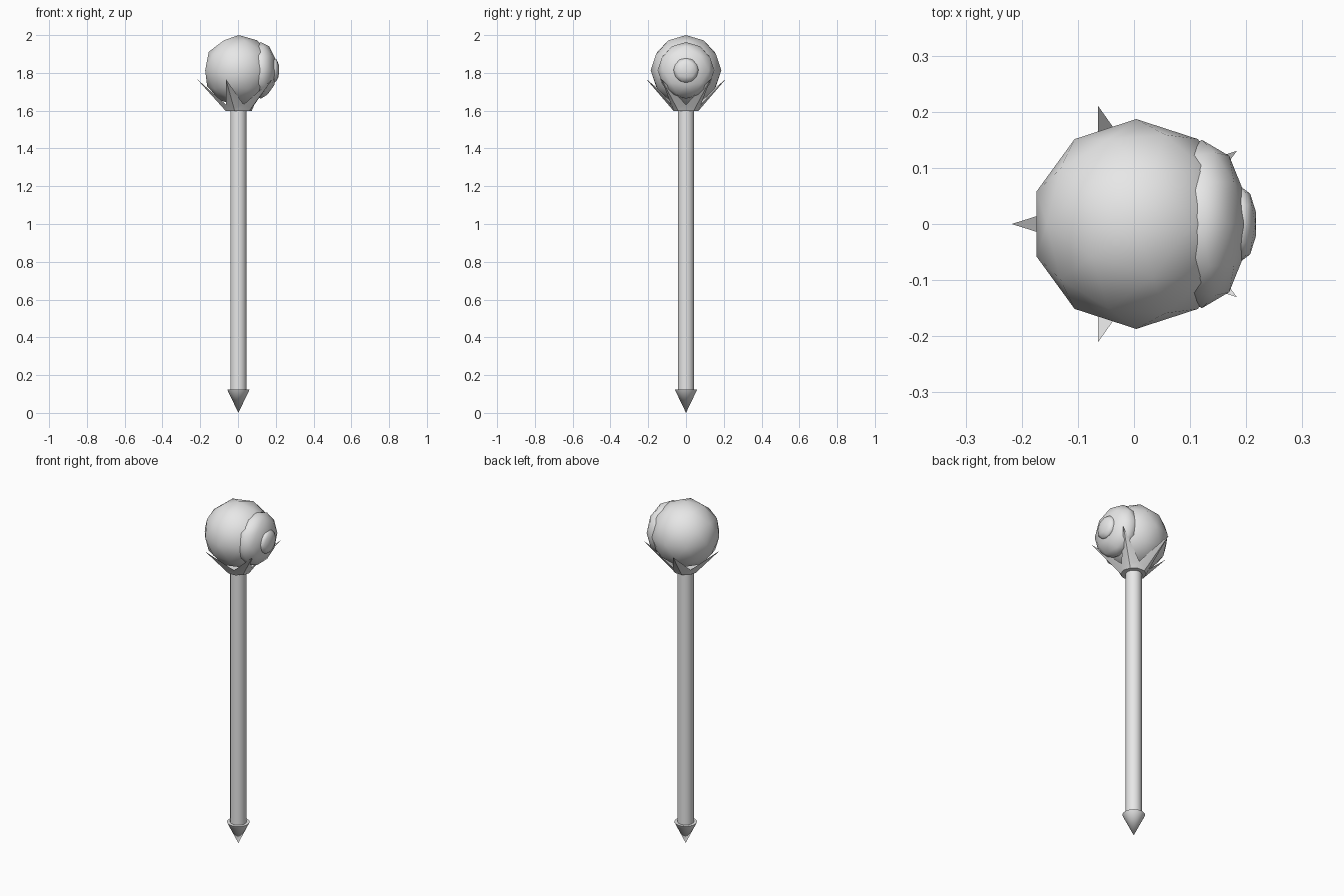
import bpy
import bmesh
from math import cos, sin, pi, radians

cube = bpy.data.objects.get("Cube")
if cube:
    bpy.data.objects.remove(cube, do_unlink=True)

grey = bpy.data.materials.new("plain grey")
grey.use_nodes = True
colour = (0.8, 0.8, 0.8, 1)
grey.diffuse_color = colour
grey.node_tree.nodes["Principled BSDF"].inputs["Base Color"].default_value = colour

AXIS = 0.004      # x of the staff axis
BALL_Z = 1.813    # height of the eyeball centre


def finish(name, angle=None):
    """Name, colour and smooth the active object."""
    obj = bpy.context.object
    obj.name = name
    obj.data.materials.append(grey)
    if angle is None:
        bpy.ops.object.shade_smooth()
    else:
        bpy.ops.object.shade_smooth_by_angle(angle=radians(angle))
    return obj


def ball(name, x, radius, depth):
    """Low-poly ball, flattened along x to the given half depth."""
    bpy.ops.mesh.primitive_ico_sphere_add(subdivisions=2, radius=1, location=(x, 0, BALL_Z))
    bpy.context.object.scale = (depth, radius, radius)
    bpy.ops.object.transform_apply(location=False, rotation=False, scale=True)
    finish(name)


# Eyeball with raised iris and pupil facing +x
ball("eyeball", AXIS, 0.187, 0.187)
ball("iris", 0.121, 0.15, 0.083)
ball("pupil", 0.19, 0.067, 0.029)

# Shaft
bpy.ops.mesh.primitive_cylinder_add(vertices=32, radius=0.043, depth=1.5,
                                    location=(AXIS - 0.002, 0, 0.86))
finish("shaft", 40)

# Pointed foot
bpy.ops.mesh.primitive_cone_add(vertices=32, radius1=0.06, radius2=0, depth=0.125,
                                location=(AXIS - 0.002, 0, 0.0625), rotation=(pi, 0, 0))
finish("foot_spike", 40)

# Five-pointed claw cup: odd ring corners are valleys, even ones carry spikes
bm = bmesh.new()


def ring(radius, z_spike, z_valley):
    return [bm.verts.new((radius * cos(pi + i * pi / 5), radius * sin(pi + i * pi / 5),
                          z_valley if i % 2 else z_spike)) for i in range(10)]


base = ring(0.068, 1.597, 1.597)
rim = ring(0.083, 1.614, 1.632)
bm.faces.new(base[::-1])
for i in range(10):
    j = (i + 1) % 10
    bm.faces.new((base[i], base[j], rim[j], rim[i]))
for i in range(0, 10, 2):
    a = pi + i * pi / 5
    tip = bm.verts.new((0.222 * cos(a), 0.222 * sin(a), 1.768))
    left, mid, right = rim[i - 1], rim[i], rim[i + 1]
    bm.faces.new((left, mid, tip))
    bm.faces.new((mid, right, tip))
    bm.faces.new((right, left, tip))
bm.faces.new(rim[1::2])
bmesh.ops.recalc_face_normals(bm, faces=bm.faces)
mesh = bpy.data.meshes.new("claw_cup")
bm.to_mesh(mesh)
bm.free()
cup = bpy.data.objects.new("claw_cup", mesh)
cup.location.x = AXIS
bpy.context.collection.objects.link(cup)
bpy.ops.object.select_all(action="DESELECT")
cup.select_set(True)
bpy.context.view_layer.objects.active = cup
finish("claw_cup", 40)
